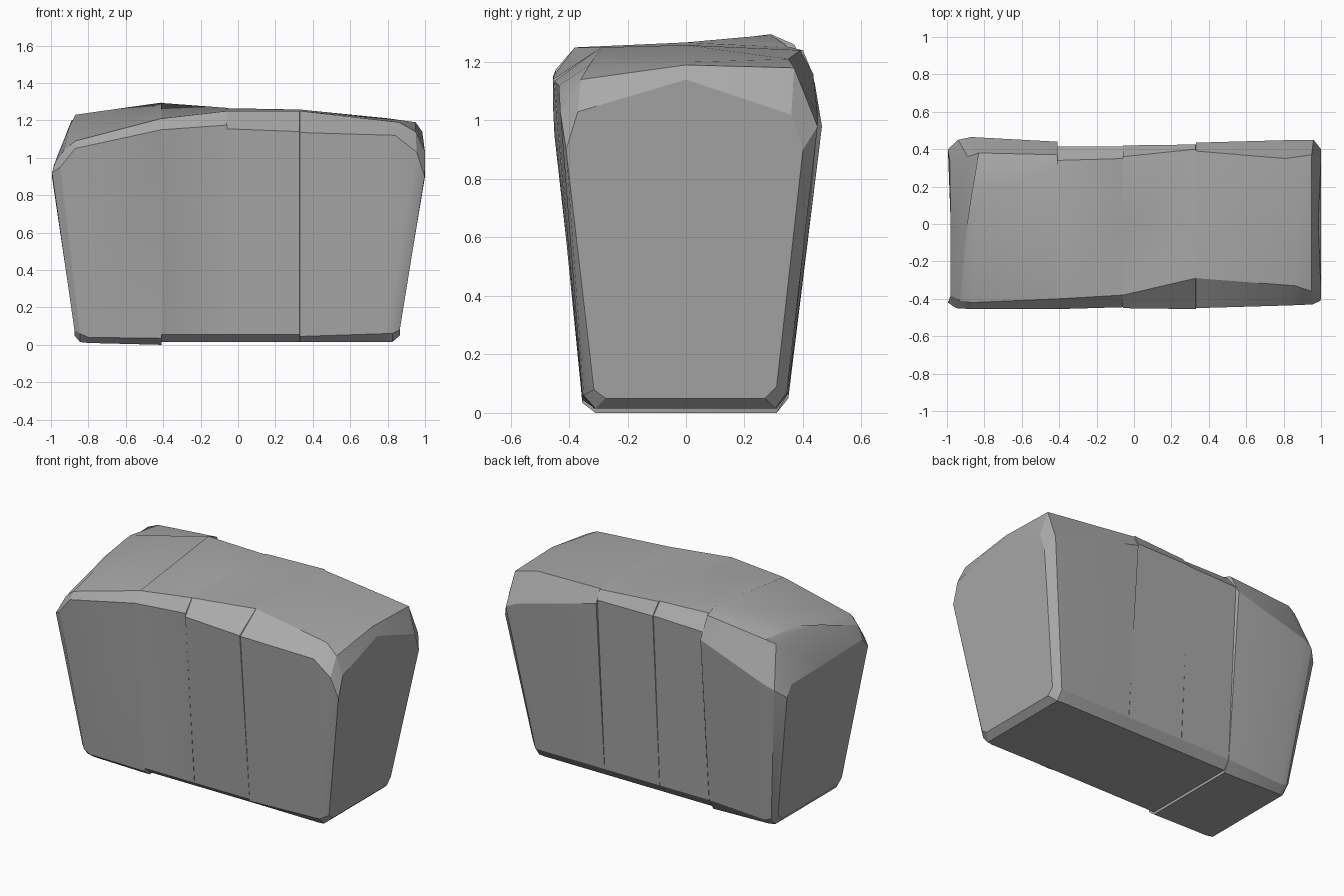
import bpy
import bmesh
from mathutils import Vector

default_cube = bpy.data.objects.get("Cube")
if default_cube:
    bpy.data.objects.remove(default_cube, do_unlink=True)

# One plain stone colour
stone = bpy.data.materials.new("stone grey")
stone.use_nodes = True
stone_colour = (0.4, 0.4, 0.4, 1.0)
stone.diffuse_color = stone_colour
stone.node_tree.nodes["Principled BSDF"].inputs["Base Color"].default_value = stone_colour


def slice_ring(x, crown, floor=.015, front_lip=.055):
    """Flat cross-section: shared foot plus crown points running front to back."""
    foot_front = [(x, -.31, floor), (x, -.355, front_lip)]
    foot_back = [(x, .35, .07), (x, .31, floor)]
    return foot_front + [(x, y, z) for y, z in crown] + foot_back


def end_ring(foot_x, foot_inset, crown, floor=.015, lip=.06):
    """Leaning cross-section near an end, with its crown given in space."""
    front = -.355 + foot_inset
    back = .35 - foot_inset
    foot_front = [(foot_x, front + .04, floor), (foot_x, front, lip)]
    foot_back = [(foot_x, back, lip + .01), (foot_x, back - .04, floor)]
    return foot_front + crown + foot_back


def loft(name, rings):
    """Skin a chain of matching rings and close both ends."""
    mesh = bpy.data.meshes.new(name)
    bm = bmesh.new()
    loops = [[bm.verts.new(Vector(point)) for point in ring] for ring in rings]
    count = len(loops[0])
    for near, far in zip(loops, loops[1:]):
        for i in range(count):
            j = (i + 1) % count
            bm.faces.new((near[i], near[j], far[j], far[i]))
    bm.faces.new(loops[0])
    bm.faces.new(list(reversed(loops[-1])))
    bmesh.ops.recalc_face_normals(bm, faces=bm.faces)
    bm.to_mesh(mesh)
    bm.free()
    mesh.materials.append(stone)
    block = bpy.data.objects.new(name, mesh)
    bpy.context.collection.objects.link(block)
    bpy.ops.object.select_all(action="DESELECT")
    block.select_set(True)
    bpy.context.view_layer.objects.active = block
    bpy.ops.object.shade_smooth_by_angle(angle=.45)
    return block


# Low end: steep worn corner rising to the ridge
low_end = [
    end_ring(-.875, .03, [(-.995, -.42, .92), (-.98, -.38, .97), (-.98, 0, .96),
                          (-.985, .34, .96), (-.995, .4, .9)], .05, .08),
    end_ring(-.845, .005, [(-.95, -.45, .95), (-.93, -.41, 1.04), (-.9, -.05, 1.17),
                           (-.89, .36, 1.2), (-.94, .45, .95)]),
    end_ring(-.8, 0, [(-.87, -.455, 1.05), (-.87, -.42, 1.09), (-.87, .15, 1.23),
                      (-.83, .38, 1.22), (-.87, .465, .98)], .01, .04),
]

# Middle slices, doubled at each seam to leave a shallow step
seam_low, seam_mid, seam_high = -.41, -.06, .33
body = [
    slice_ring(seam_low, [(-.455, 1.15), (-.4, 1.21), (.29, 1.295), (.37, 1.26), (.44, 1.13)],
               0, .035),
    slice_ring(seam_low + .002, [(-.455, 1.15), (-.4, 1.21), (.29, 1.293), (.34, 1.26), (.415, 1.17)]),
    slice_ring(seam_mid, [(-.445, 1.175), (-.38, 1.25), (0, 1.267), (.35, 1.25), (.415, 1.18)]),
    slice_ring(seam_mid + .002, [(-.45, 1.155), (-.38, 1.25), (0, 1.265), (.36, 1.25), (.42, 1.18)]),
    slice_ring(seam_high, [(-.455, 1.14), (-.29, 1.25), (0, 1.258), (.4, 1.24), (.425, 1.18)]),
    slice_ring(seam_high + .002, [(-.45, 1.135), (-.29, 1.25), (0, 1.258), (.39, 1.24), (.435, 1.16)],
               .015, .045),
]

# High end: rounded top over a tall flat face
high_end = [
    end_ring(.79, 0, [(.84, -.435, 1.12), (.86, -.33, 1.19), (.88, 0, 1.2),
                      (.81, .35, 1.21), (.88, .45, 1.02)]),
    end_ring(.825, .005, [(.955, -.43, 1.03), (.95, -.36, 1.14), (.95, 0, 1.19),
                          (.95, .37, 1.18), (.96, .45, .98)]),
    end_ring(.865, .04, [(.998, -.41, .9), (1, -.37, 1.03), (.985, 0, 1.14),
                         (1, .36, 1.02), (1, .4, .9)], .05, .08),
]

loft("stone_block", low_end + body + high_end)
